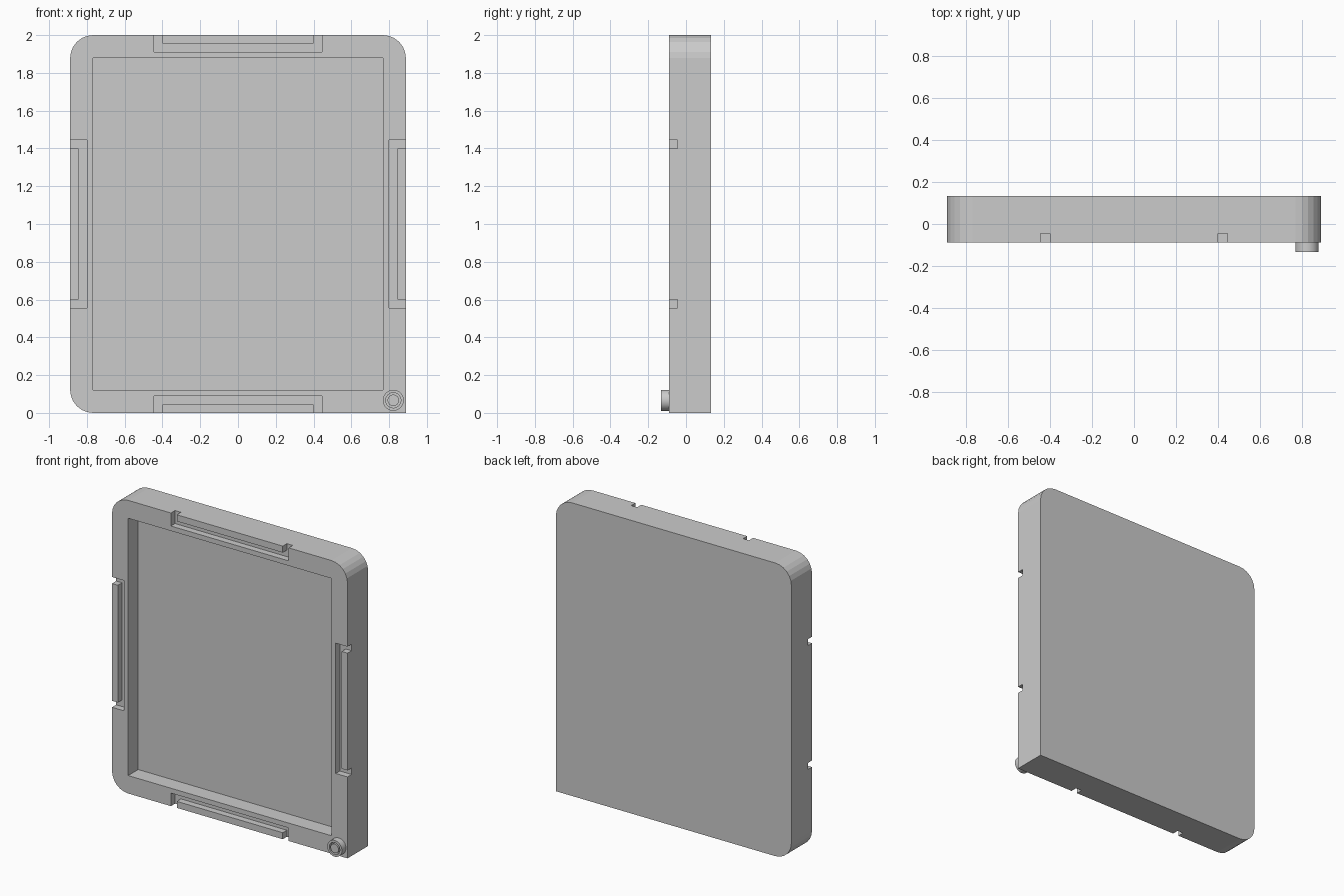
import bpy, bmesh, math

if "Cube" in bpy.data.objects:
    bpy.data.objects.remove(bpy.data.objects["Cube"])

U = 2 / 45                      # base module of the design
W, H = 40 * U, 45 * U           # plate width and height
FRONT, BACK = -2 * U, 3 * U     # plate front and back (y)
R = 2.75 * U                    # corner radius and rim width


def prism(name, outline, y0, y1):
    """Extrude an (x, z) outline from y0 to y1."""
    bm = bmesh.new()
    face = bm.faces.new([bm.verts.new((x, y0, z)) for x, z in outline])
    ext = bmesh.ops.extrude_face_region(bm, geom=[face])
    verts = [v for v in ext["geom"] if isinstance(v, bmesh.types.BMVert)]
    bmesh.ops.translate(bm, verts=verts, vec=(0, y1 - y0, 0))
    bmesh.ops.recalc_face_normals(bm, faces=bm.faces)
    mesh = bpy.data.meshes.new(name)
    bm.to_mesh(mesh)
    bm.free()
    obj = bpy.data.objects.new(name, mesh)
    bpy.context.collection.objects.link(obj)
    return obj


def lathe(name, profile, cx, cz, sides=32):
    """Revolve (radius, y) points around a y-parallel axis."""
    bm = bmesh.new()
    rings = [[bm.verts.new((cx + r * math.cos(2 * math.pi * i / sides), y,
                            cz + r * math.sin(2 * math.pi * i / sides)))
              for i in range(sides)] for r, y in profile]
    for a, b in zip(rings, rings[1:]):
        for i in range(sides):
            j = (i + 1) % sides
            bm.faces.new((a[i], a[j], b[j], b[i]))
    bm.faces.new(rings[0])
    bm.faces.new(rings[-1])
    bmesh.ops.recalc_face_normals(bm, faces=bm.faces)
    mesh = bpy.data.meshes.new(name)
    bm.to_mesh(mesh)
    bm.free()
    obj = bpy.data.objects.new(name, mesh)
    bpy.context.collection.objects.link(obj)
    return obj


def cut(target, cutter):
    mod = target.modifiers.new("cut", "BOOLEAN")
    mod.operation = "DIFFERENCE"
    mod.solver = "EXACT"
    mod.object = cutter
    bpy.context.view_layer.objects.active = target
    bpy.ops.object.modifier_apply(modifier=mod.name)
    bpy.data.objects.remove(cutter)


# Plate outline: three rounded corners, one square corner at bottom right
outline = [(W / 2, 0)]
for cx, cz, start in ((W / 2 - R, H - R, 0), (R - W / 2, H - R, 90), (R - W / 2, R, 180)):
    for i in range(7):
        a = math.radians(start + 15 * i)
        outline.append((cx + R * math.cos(a), cz + R * math.sin(a)))
plate = prism("tray_plate", outline, FRONT, BACK)

# Shallow rectangular recess in the front
rx = W / 2 - R
cut(plate, prism("recess_cutter", [(-rx, R), (rx, R), (rx, H - R), (-rx, H - R)],
                 FRONT - 0.1, FRONT + 0.108))

# U-shaped grooves in the middle of each edge, leaving a free-standing tab
for k in range(4):
    d = (H if k % 2 == 0 else W) / 2
    inner, outer = 9 * U, 10 * U
    shape = [(-outer, d + 0.1), (-outer, d - 2 * U), (outer, d - 2 * U), (outer, d + 0.1),
             (inner, d + 0.1), (inner, d - U), (-inner, d - U), (-inner, d + 0.1)]
    c, s = round(math.cos(k * math.pi / 2)), round(math.sin(k * math.pi / 2))
    turned = [(x * c - z * s, x * s + z * c + H / 2) for x, z in shape]
    cut(plate, prism("groove_cutter", turned, FRONT - 0.1, FRONT + U))

# Round peg with a ring groove at the square corner
knob = lathe("corner_peg", [(1.25 * U, FRONT + 0.005), (1.25 * U, FRONT - U),
                            (0.9 * U, FRONT - U), (0.9 * U, FRONT - 0.4 * U),
                            (0.68 * U, FRONT - 0.4 * U), (0.68 * U, FRONT - U)],
             W / 2 - 1.5 * U, 1.5 * U)
bpy.ops.object.select_all(action="DESELECT")
knob.select_set(True)
bpy.context.view_layer.objects.active = knob
bpy.ops.object.shade_smooth_by_angle(angle=math.radians(30))
